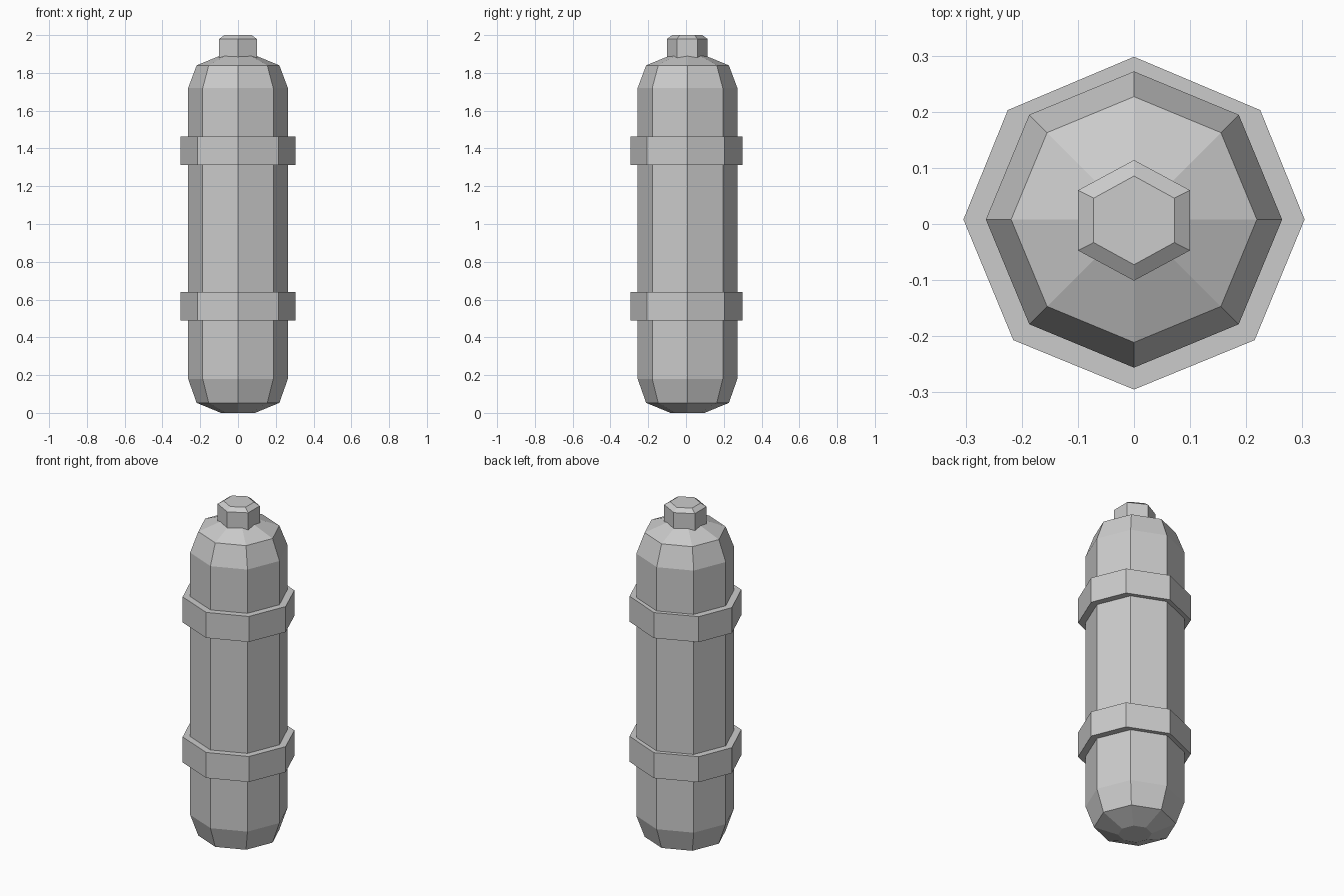
import bpy, bmesh
from math import sin, cos, pi

if "Cube" in bpy.data.objects:
    bpy.data.objects.remove(bpy.data.objects["Cube"])

CY = 0.008  # the tank axis sits slightly behind the origin


def ring(n, rx, ry, cy, z, start=0.0):
    """Points of an n-sided horizontal loop."""
    return [(rx * cos(start + 2 * pi * i / n), cy + ry * sin(start + 2 * pi * i / n), z)
            for i in range(n)]


def loft(name, loops, closed=False):
    """Skin a list of loops; cap the ends, or join last to first if closed."""
    bm = bmesh.new()
    rows = [[bm.verts.new(p) for p in loop] for loop in loops]
    n = len(rows[0])
    pairs = list(zip(rows, rows[1:]))
    if closed:
        pairs.append((rows[-1], rows[0]))
    else:
        bm.faces.new(rows[0])
        bm.faces.new(rows[-1])
    for a, b in pairs:
        for i in range(n):
            j = (i + 1) % n
            bm.faces.new((a[i], a[j], b[j], b[i]))
    bmesh.ops.recalc_face_normals(bm, faces=bm.faces)
    mesh = bpy.data.meshes.new(name)
    bm.to_mesh(mesh)
    bm.free()
    ob = bpy.data.objects.new(name, mesh)
    bpy.context.collection.objects.link(ob)
    return ob


# Eight-sided tank with chamfered domes
profile = [(0.09, 0.0), (0.219, 0.053), (0.264, 0.18),
           (0.264, 1.72), (0.219, 1.84), (0.09, 1.893)]
loft("tank_body", [ring(8, r, r, CY, z) for r, z in profile])

# Two straps, slightly uneven octagons around the body
half = [(0.304, 0.008), (0.225, 0.203), (0, 0.298)]
outline = half + [(-x, y) for x, y in half[1::-1]] + [
    (-0.215, -0.207), (0, -0.295), (0.215, -0.207)]
for name, z0, z1 in (("lower_strap", 0.49, 0.64), ("upper_strap", 1.313, 1.463)):
    outer = [[(x, y, z) for x, y in outline] for z in (z0, z1)]
    inner = [ring(8, 0.26, 0.26, CY, z) for z in (z1, z0)]
    loft(name, outer + inner, closed=True)

# Hexagonal valve cap with a bevelled top
cap = [(0.115, 0.1075, 1.875), (0.115, 0.1075, 1.98), (0.083, 0.079, 2.0)]
loft("valve_cap", [ring(6, rx, ry, 0.0065, z, pi / 6) for rx, ry, z in cap])
